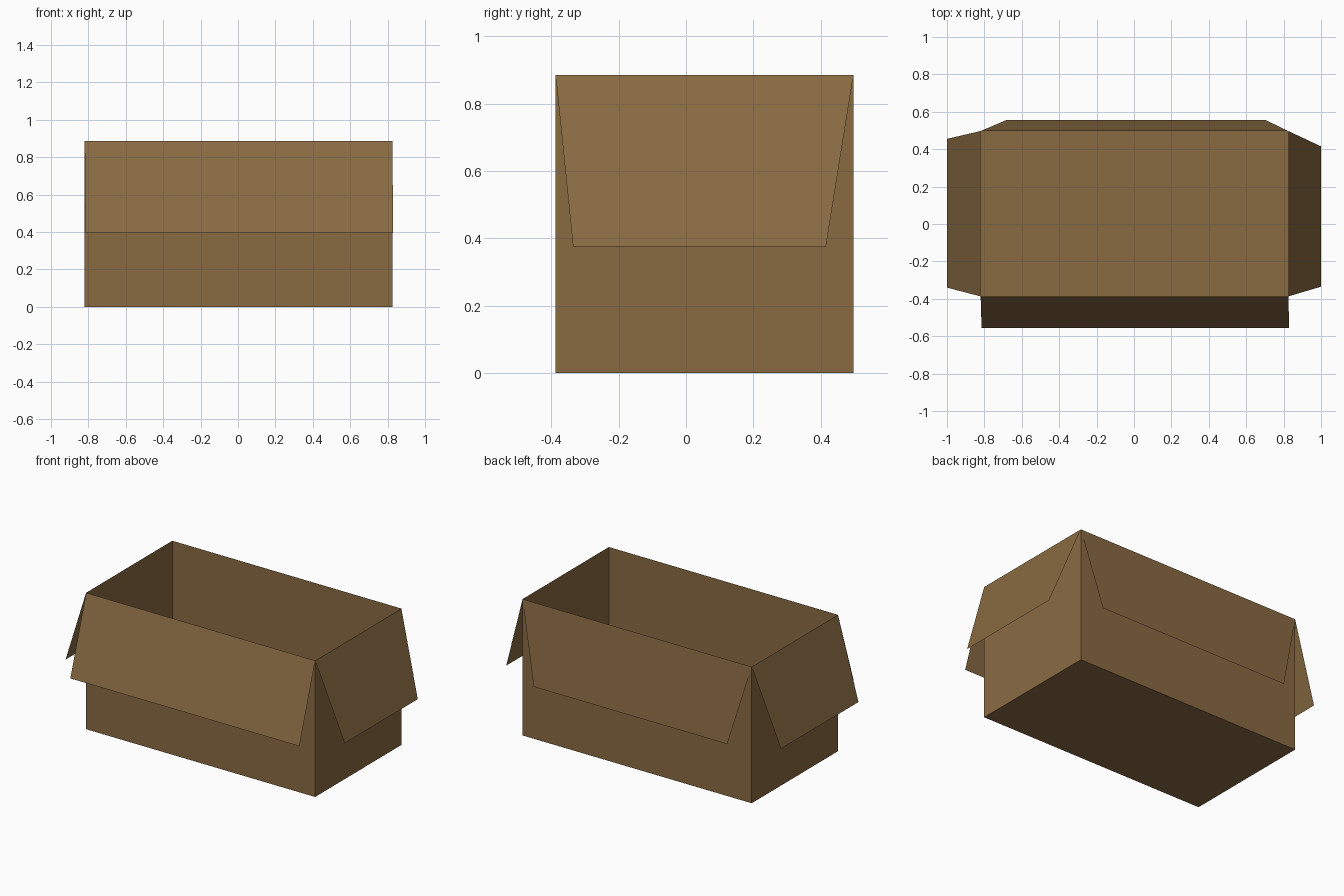
import bpy

cube = bpy.data.objects.get("Cube")
if cube:
    bpy.data.objects.remove(cube, do_unlink=True)

# Cardboard colour
card = bpy.data.materials.new("brown_cardboard")
card.use_nodes = True
colour = (0.25, 0.145, 0.055, 1)
card.diffuse_color = colour
bsdf = card.node_tree.nodes["Principled BSDF"]
bsdf.inputs["Base Color"].default_value = colour
bsdf.inputs["Roughness"].default_value = 0.9

# Box extents
X0, X1 = -0.82, 0.825
Y0, Y1 = -0.387, 0.497
TOP = 0.885
corners = [(X0, Y0), (X1, Y0), (X1, Y1), (X0, Y1)]


def sheet(name, verts, faces):
    mesh = bpy.data.meshes.new(name)
    mesh.from_pydata(verts, [], faces)
    mesh.materials.append(card)
    obj = bpy.data.objects.new(name, mesh)
    bpy.context.collection.objects.link(obj)
    return obj


# Open box: floor and four thin walls
walls = [(i, (i + 1) % 4, (i + 1) % 4 + 4, i + 4) for i in range(4)]
sheet("box_body",
      [(x, y, z) for z in (0, TOP) for x, y in corners],
      [(3, 2, 1, 0)] + walls)

# Flaps folded outward: each hangs from a rim edge to two lower corners
flaps = {
    "front_flap": ((-0.815, -0.555, 0.395), (0.83, -0.555, 0.395)),
    "left_flap": ((1.0, -0.335, 0.375), (1.0, 0.415, 0.375)),
    "back_flap": ((0.705, 0.555, 0.37), (-0.685, 0.555, 0.37)),
    "right_flap": ((-1.0, 0.455, 0.385), (-1.0, -0.34, 0.385)),
}
for i, (name, (low_a, low_b)) in enumerate(flaps.items()):
    rim_a = (*corners[i], TOP)
    rim_b = (*corners[(i + 1) % 4], TOP)
    sheet(name, [low_a, low_b, rim_b, rim_a], [(0, 1, 2, 3)])
